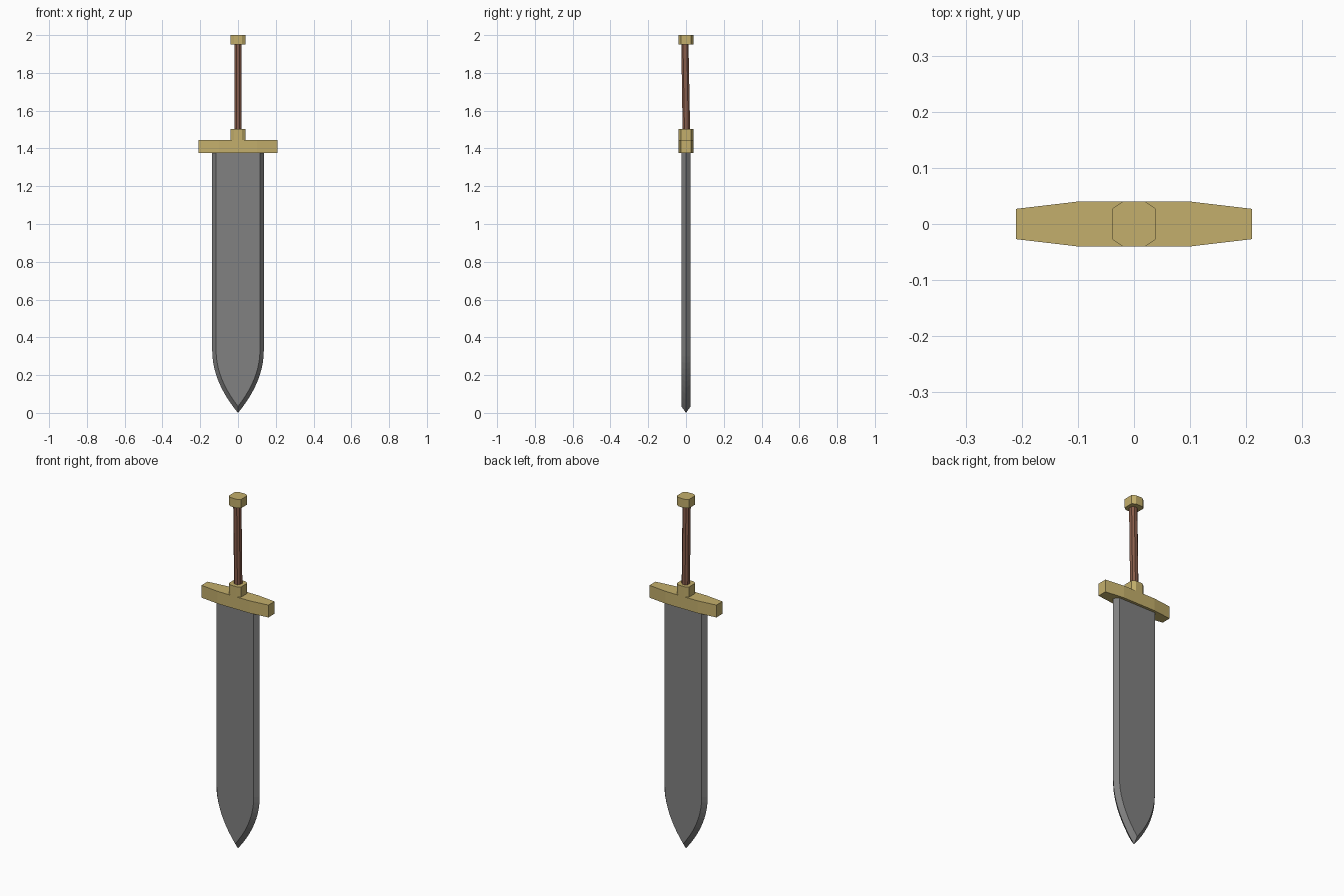
import bpy, bmesh

if "Cube" in bpy.data.objects:
    bpy.data.objects.remove(bpy.data.objects["Cube"])


def material(name, rgb):
    m = bpy.data.materials.new(name)
    m.diffuse_color = (*rgb, 1)
    m.use_nodes = True
    m.node_tree.nodes["Principled BSDF"].inputs["Base Color"].default_value = m.diffuse_color
    return m


def loft(name, rings, mat=None):
    """Bridge equal-length rings of points and cap both ends."""
    bm = bmesh.new()
    loops = [[bm.verts.new(p) for p in ring] for ring in rings]
    n = len(loops[0])
    for a, b in zip(loops, loops[1:]):
        for i in range(n):
            j = (i + 1) % n
            bm.faces.new((a[i], a[j], b[j], b[i]))
    bm.faces.new(loops[0][::-1])
    bm.faces.new(loops[-1])
    bmesh.ops.recalc_face_normals(bm, faces=bm.faces[:])
    me = bpy.data.meshes.new(name)
    bm.to_mesh(me)
    bm.free()
    ob = bpy.data.objects.new(name, me)
    bpy.context.collection.objects.link(ob)
    if mat:
        me.materials.append(mat)
    return ob


def octagon(ax, ay, bx, by, z, cy=0.0):
    """Chamfered rectangle: full half sizes ax, ay; corner points at bx, by."""
    q = [(ax, by), (bx, ay), (-bx, ay), (-ax, by),
         (-ax, -by), (-bx, -ay), (bx, -ay), (ax, -by)]
    return [(x, y + cy, z) for x, y in q]


def blade_outline(w, tip, y, top=1.40, shoulder=0.33, steps=10):
    """Straight sides curving in to a point."""
    half = []
    for i in range(1, steps + 1):
        t = 1 - i / steps
        half.append((w * (1 - t * t), shoulder - (shoulder - tip) * t))
    half.append((w, top))
    pts = [(0, tip)] + half + [(-x, z) for x, z in reversed(half)]
    return [(x, y, z) for x, z in pts]


gold = material("gold", (0.55, 0.43, 0.15))
leather = material("leather", (0.25, 0.11, 0.07))
steel = material("steel", (0.22, 0.22, 0.22))

# Blade: flat faces on both sides, bevelled to a sharp edge
loft("blade", [blade_outline(0.116, 0.035, -0.025),
               blade_outline(0.1365, 0.0, 0.0),
               blade_outline(0.116, 0.035, 0.025)], steel)

# Crossguard with tapered ends
loft("crossguard", [octagon(0.21, 0.04, 0.10, 0.027, z) for z in (1.376, 1.446)], gold)

# Collar and pommel share one section
for name, z0, z1 in (("collar", 1.44, 1.504), ("pommel", 1.95, 2.0)):
    loft(name, [octagon(0.039, 0.04, 0.02, 0.027, z) for z in (z0, z1)], gold)

# Grip, leaning very slightly
loft("grip", [octagon(0.019, 0.02, 0.009, 0.010, 1.49, 0.002),
              octagon(0.019, 0.019, 0.009, 0.010, 1.96, -0.006)], leather)
